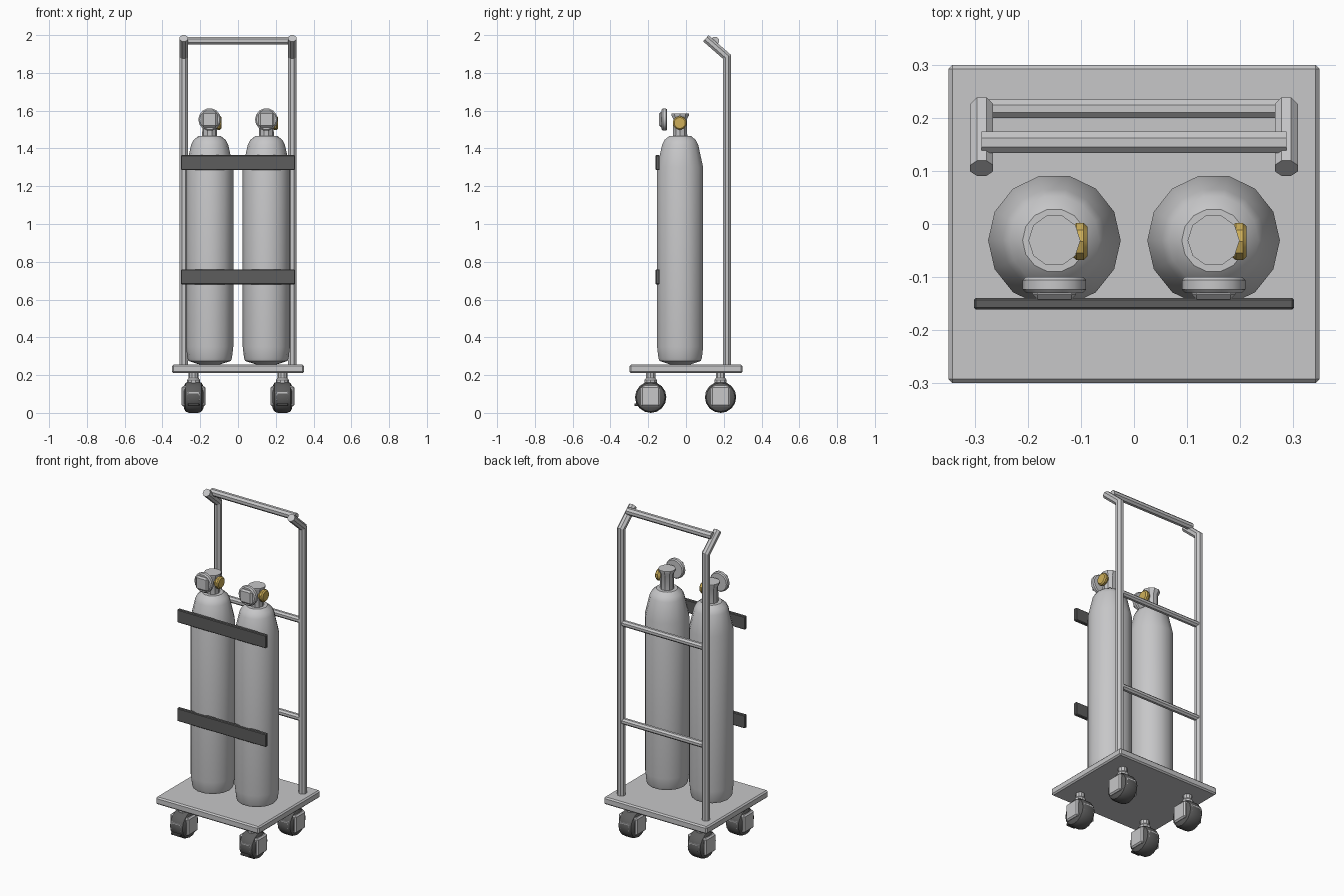
import bpy, bmesh, math
from mathutils import Matrix, Vector

cube = bpy.data.objects.get("Cube")
if cube:
    bpy.data.objects.remove(cube, do_unlink=True)


def material(name, r, g, b):
    m = bpy.data.materials.new(name)
    m.use_nodes = True
    m.diffuse_color = (r, g, b, 1)
    m.node_tree.nodes["Principled BSDF"].inputs["Base Color"].default_value = (r, g, b, 1)
    return m


STEEL = material("light steel", 0.57, 0.57, 0.58)
RUBBER = material("dark rubber", 0.11, 0.11, 0.11)
BRASS = material("brass", 0.62, 0.43, 0.10)


def finish(bm, name, mat, smooth=30):
    bmesh.ops.recalc_face_normals(bm, faces=bm.faces)
    mesh = bpy.data.meshes.new(name)
    bm.to_mesh(mesh)
    bm.free()
    mesh.materials.append(mat)
    obj = bpy.data.objects.new(name, mesh)
    bpy.context.collection.objects.link(obj)
    bpy.ops.object.select_all(action="DESELECT")
    bpy.context.view_layer.objects.active = obj
    obj.select_set(True)
    bpy.ops.object.shade_smooth_by_angle(angle=math.radians(smooth))
    return obj


def box(name, lo, hi, mat, bevel=0.008):
    lo, hi = Vector(lo), Vector(hi)
    bm = bmesh.new()
    bmesh.ops.create_cube(bm, size=1, matrix=Matrix.Translation((lo + hi) / 2)
                          @ Matrix.Diagonal((*(hi - lo), 1)))
    if bevel:
        bmesh.ops.bevel(bm, geom=bm.edges[:], offset=bevel, segments=1, affect="EDGES")
    return finish(bm, name, mat, 20)


def lathe(name, profile, sides, mat, origin, axis="Z"):
    """Turn (radius, height) points about an axis through origin, with flat ends."""
    turn = {"Z": Matrix(), "X": Matrix.Rotation(math.pi / 2, 4, "Y"),
            "-Y": Matrix.Rotation(math.pi / 2, 4, "X")}[axis]
    place = Matrix.Translation(origin) @ turn
    bm = bmesh.new()
    rings = []
    for r, h in profile:
        angles = [math.tau * i / sides for i in range(sides)]
        rings.append([bm.verts.new(place @ Vector((r * math.cos(a), r * math.sin(a), h)))
                      for a in angles])
    for a, b in zip(rings, rings[1:]):
        for i in range(sides):
            j = (i + 1) % sides
            bm.faces.new((a[i], a[j], b[j], b[i]))
    bm.faces.new(rings[0])
    bm.faces.new(rings[-1])
    return finish(bm, name, mat)


def tube(name, points, radius, mat, sides=8):
    """Mitred tube along a path lying in a plane across x, or a straight bar along x."""
    pts = [Vector(p) for p in points]
    bm = bmesh.new()
    rings = []
    for k, p in enumerate(pts):
        before = (p - pts[k - 1]).normalized() if k else None
        after = (pts[k + 1] - p).normalized() if k < len(pts) - 1 else None
        d = ((before or after) + (after or before)).normalized()
        u = Vector((0, 1, 0)) if abs(d.x) > 0.9 else Vector((1, 0, 0))
        v = d.cross(u)
        stretch = 1 / d.dot(before or after)
        ring = []
        for i in range(sides):
            a = math.tau * (i + 0.5) / sides
            ring.append(bm.verts.new(p + radius * (u * math.cos(a) + v * math.sin(a) * stretch)))
        rings.append(ring)
    for a, b in zip(rings, rings[1:]):
        for i in range(sides):
            j = (i + 1) % sides
            bm.faces.new((a[i], a[j], b[j], b[i]))
    bm.faces.new(rings[0])
    bm.faces.new(rings[-1])
    return finish(bm, name, mat, 25)


# Base plate
box("platform", (-0.35, -0.3, 0.21), (0.35, 0.3, 0.255), STEEL)

# Handle frame: two bent posts, grip and two rails
for side, s in (("left", 1), ("right", -1)):
    tube(side + "_post", [(s * 0.287, 0.217, 0.25), (s * 0.287, 0.217, 1.885),
                          (s * 0.287, 0.105, 1.983)], 0.0235, STEEL)
tube("grip_bar", [(-0.287, 0.154, 1.97), (0.287, 0.154, 1.97)], 0.022, STEEL)
for label, z in (("upper", 1.31), ("lower", 0.71)):
    tube(label + "_rail", [(-0.28, 0.217, z), (0.28, 0.217, z)], 0.019, STEEL)

# Retaining straps
for label, z in (("upper", 1.325), ("lower", 0.72)):
    box(label + "_strap", (-0.302, -0.161, z - 0.04), (0.302, -0.139, z + 0.04), RUBBER, 0.004)

# Gas bottles with neck, gauge and valve knob
BOTTLE = [(0.05, 0.255), (0.112, 0.275), (0.118, 0.29), (0.125, 0.35), (0.125, 1.30),
          (0.098, 1.42), (0.085, 1.445), (0.06, 1.465)]
NECK = [(0.04, 1.45), (0.038, 1.555), (0.049, 1.575), (0.049, 1.585)]
GAUGE = [(0.054, 0), (0.06, 0.006), (0.06, 0.023), (0.053, 0.03)]
KNOB = [(0.02, 0.02), (0.032, 0.036), (0.037, 0.042), (0.037, 0.055), (0.03, 0.062)]
for side, x in (("left", 0.15), ("right", -0.15)):
    y = -0.031
    lathe(side + "_bottle", BOTTLE, 14, STEEL, (x, y, 0))
    lathe(side + "_neck", NECK, 10, STEEL, (x, y, 0))
    lathe(side + "_gauge", GAUGE, 14, STEEL, (x, -0.10, 1.553), "-Y")
    box(side + "_gauge_face", (x - 0.041, -0.142, 1.512), (x + 0.041, -0.12, 1.594), STEEL, 0.009)
    lathe(side + "_valve_knob", KNOB, 10, BRASS, (x, y - 0.002, 1.535), "X")

# Swivel castors
WHEEL = [(0.058, -0.052), (0.076, -0.042), (0.083, -0.025), (0.083, 0.025),
         (0.076, 0.042), (0.058, 0.052)]
STEM = [(0.034, 0.13), (0.034, 0.175), (0.026, 0.185), (0.026, 0.212)]
for end, y in (("front", -0.187), ("back", 0.183)):
    for side, x in (("left", 0.235), ("right", -0.235)):
        name = end + "_" + side
        lathe(name + "_wheel", WHEEL, 16, RUBBER, (x, y, 0.083), "X")
        lathe(name + "_stem", STEM, 10, STEEL, (x, y, 0))
        box(name + "_fork", (x - 0.063, y - 0.05, 0.035), (x + 0.063, y + 0.05, 0.142), STEEL)
        box(name + "_guard", (x - 0.038, y - 0.079, 0.06), (x + 0.038, y + 0.079, 0.118), STEEL)
        if end == "front":
            box(name + "_brake_pedal", (x - 0.03, y - 0.086, 0.036),
                (x + 0.03, y - 0.05, 0.05), RUBBER, 0.003)
